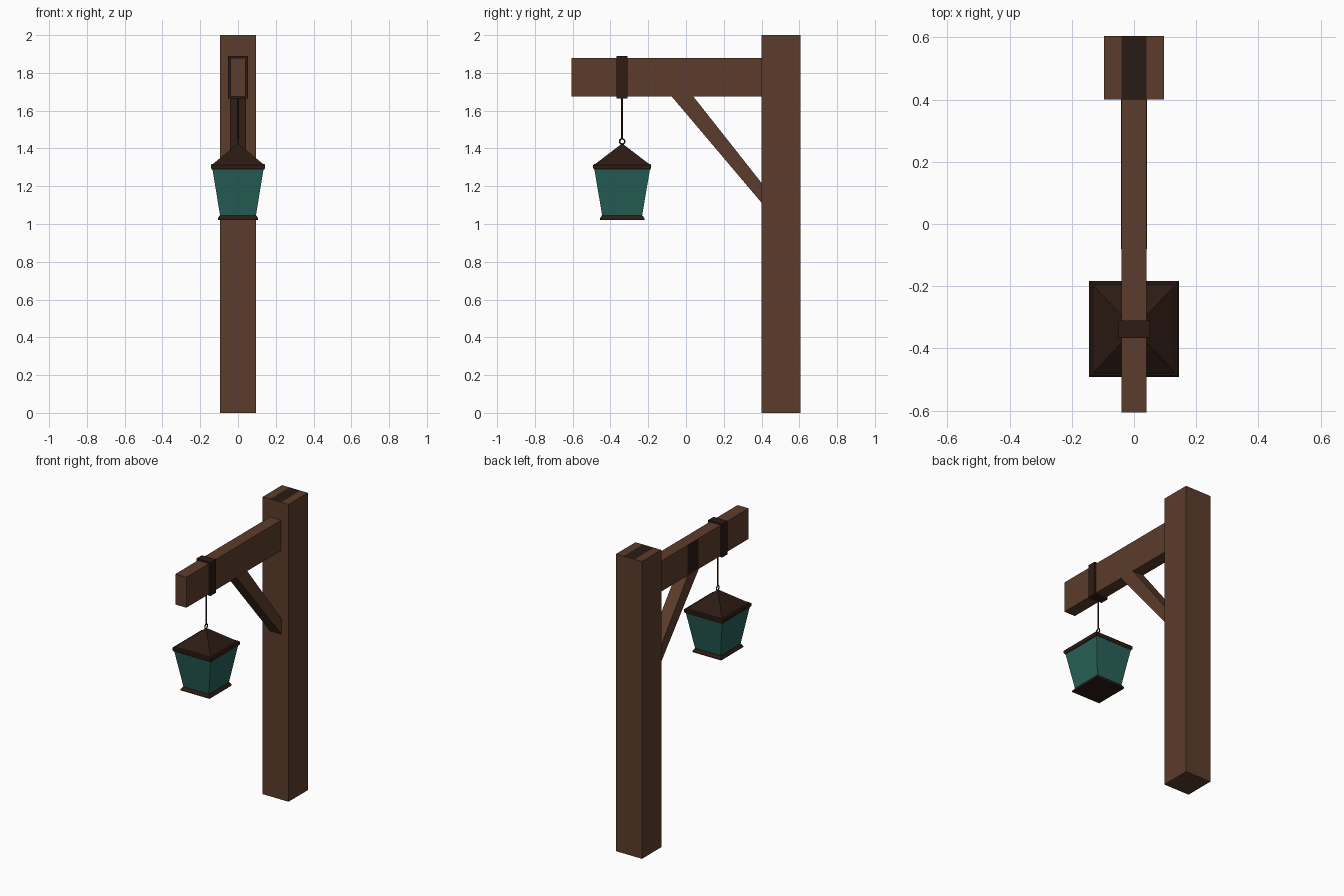
import bpy, bmesh
from math import pi

if "Cube" in bpy.data.objects:
    bpy.data.objects.remove(bpy.data.objects["Cube"])


def material(name, r, g, b):
    m = bpy.data.materials.new(name)
    m.diffuse_color = (r, g, b, 1)
    m.use_nodes = True
    m.node_tree.nodes["Principled BSDF"].inputs["Base Color"].default_value = m.diffuse_color
    return m


WOOD = material("wood", 0.107, 0.045, 0.025)
DARK_WOOD = material("dark_wood", 0.022, 0.011, 0.007)
IRON = material("dark_iron", 0.026, 0.011, 0.007)
GLASS = material("teal_glass", 0.021, 0.122, 0.102)
LY = -0.338  # lantern centre in y


def finish(bm, name, *mats):
    bmesh.ops.recalc_face_normals(bm, faces=bm.faces)
    me = bpy.data.meshes.new(name)
    bm.to_mesh(me)
    bm.free()
    ob = bpy.data.objects.new(name, me)
    bpy.context.collection.objects.link(ob)
    for m in mats:
        me.materials.append(m)
    return ob


def box_mesh(x, y0, y1, z0, z1):
    bm = bmesh.new()
    bmesh.ops.create_cube(bm, size=1)
    for v in bm.verts:
        v.co.x *= 2 * x
        v.co.y = y0 if v.co.y < 0 else y1
        v.co.z = z0 if v.co.z < 0 else z1
    return bm


def cut(bm, co, no):
    bmesh.ops.bisect_plane(bm, geom=bm.verts[:] + bm.edges[:] + bm.faces[:],
                           plane_co=co, plane_no=no)


def lantern_part(name, sections, mat):
    """Stack of rectangles (half x, half y, z), closed at both ends."""
    bm = bmesh.new()
    rings = [[bm.verts.new((sx * hx, LY + sy * hy, z))
              for sx, sy in ((-1, -1), (1, -1), (1, 1), (-1, 1))]
             for hx, hy, z in sections]
    for a, b in zip(rings, rings[1:]):
        for i in range(4):
            j = (i + 1) % 4
            bm.faces.new((a[i], a[j], b[j], b[i]))
    bm.faces.new(rings[0])
    bm.faces.new(rings[-1])
    return finish(bm, name, mat)


# Post, with a dark strip across its top
bm = box_mesh(0.096, 0.4, 0.605, 0, 2)
for s in (-0.041, 0.041):
    cut(bm, (s, 0, 0), (1, 0, 0))
for f in bm.faces:
    c = f.calc_center_median()
    if c.z > 1.99 and abs(c.x) < 0.03:
        f.material_index = 1
finish(bm, "post", WOOD, DARK_WOOD)

# Cross beam, with a dark band on its left side above the brace
bm = box_mesh(0.041, -0.607, 0.41, 1.675, 1.88)
for s in (-0.075, 0.045):
    cut(bm, (0, s, 0), (0, 1, 0))
for f in bm.faces:
    c = f.calc_center_median()
    if c.x < -0.04 and abs(c.y + 0.015) < 0.03:
        f.material_index = 1
finish(bm, "beam", WOOD, DARK_WOOD)

# Diagonal brace
bm = bmesh.new()
face = bm.faces.new([bm.verts.new((-0.042, y, z)) for y, z in
                     ((-0.08, 1.68), (0.035, 1.68), (0.402, 1.215), (0.402, 1.11))])
ext = bmesh.ops.extrude_face_region(bm, geom=[face], use_keep_orig=True)
bmesh.ops.translate(bm, vec=(0.084, 0, 0),
                    verts=[v for v in ext["geom"] if isinstance(v, bmesh.types.BMVert)])
finish(bm, "brace", WOOD)

# Iron strap around the beam
finish(box_mesh(0.052, -0.367, -0.31, 1.665, 1.89), "strap", IRON)

# Hanging rod and ring
bpy.ops.mesh.primitive_cylinder_add(vertices=8, radius=0.005, depth=0.22,
                                    location=(0, LY, 1.562))
rod = bpy.context.object
rod.name = "hanging_rod"
rod.data.materials.append(IRON)
bpy.ops.mesh.primitive_torus_add(major_segments=12, minor_segments=6, major_radius=0.014,
                                 minor_radius=0.004, location=(0, LY, 1.437),
                                 rotation=(0, pi / 2, 0))
ring = bpy.context.object
ring.name = "hanging_ring"
ring.data.materials.append(IRON)

# Lantern: base plate, tapered glass, brim and pyramid roof
lantern_part("lantern_base", [(0.107, 0.118, 1.022), (0.107, 0.118, 1.03),
                              (0.096, 0.107, 1.046)], IRON)
lantern_part("lantern_glass", [(0.094, 0.105, 1.04), (0.136, 0.148, 1.295)], GLASS)
lantern_part("lantern_brim", [(0.138, 0.148, 1.288), (0.144, 0.154, 1.297),
                              (0.144, 0.154, 1.312), (0.138, 0.148, 1.318)], IRON)
lantern_part("lantern_roof", [(0.136, 0.146, 1.315), (0.005, 0.006, 1.422)], IRON)
